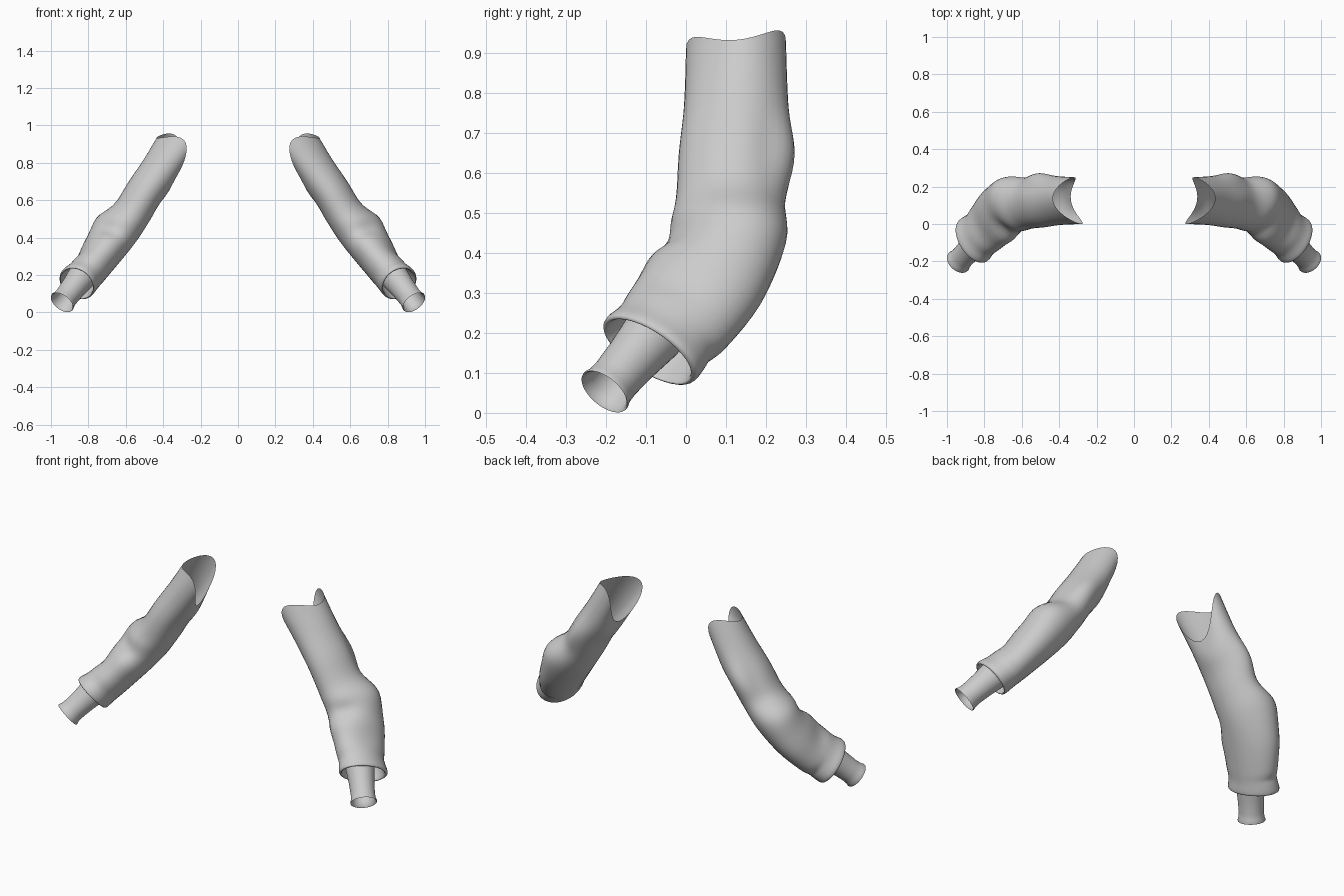
import bpy, bmesh
from math import sin, cos, pi, exp, radians
from mathutils import Vector

cube = bpy.data.objects.get("Cube")
if cube:
    bpy.data.objects.remove(cube)

SEGMENTS = 36
STEPS = 5

cloth = bpy.data.materials.new("plain grey")
cloth.use_nodes = True
grey = (0.6, 0.6, 0.6, 1)
cloth.diffuse_color = grey
cloth.node_tree.nodes["Principled BSDF"].inputs["Base Color"].default_value = grey

# Sleeve sections: centre, half-axis to the outer side (x, z),
# half-axis to the front (x, y, z), and how far the armhole curve lifts them
SECTIONS = [
    (.385, .125, .828, .048, .105, -.02, -.125, -.01, 1),
    (.441, .125, .727, .07, .08, -.01, -.13, 0, .45),
    (.504, .122, .637, .08, .064, -.01, -.14, 0, .12),
    (.568, .113, .532, .087, .056, -.01, -.138, 0, 0),
    (.645, .105, .445, .1, .06, -.03, -.142, .02, 0),
    (.72, .055, .335, .088, .064, -.05, -.135, .05, 0),
    (.79, -.02, .235, .075, .065, -.05, -.122, .06, 0),
    (.825, -.055, .193, .077, .061, -.046, -.113, .06, 0),
    (.853, -.083, .165, .082, .064, -.048, -.118, .06, 0),
    (.861, -.092, .155, .08, .061, -.046, -.114, .059, 0),
    (.856, -.088, .16, .072, .056, -.042, -.102, .054, 0),
    (.81, -.04, .213, .06, .05, -.036, -.09, .048, 0),
]

# Cloth folds: section position, angle (0 outer, 90 front), length, spread, depth
FOLDS = [
    (4, -35, .5, 45, .013), (3, -60, .4, 35, -.009),
    (4.5, 60, .4, 35, -.02), (5.1, 95, .4, 40, .01),
    (3.7, 100, .5, 40, .006), (5.7, 10, .4, 40, -.01),
    (2, -85, .7, 30, .01), (2.1, -40, .7, 20, -.01),
    (6.6, -90, .4, 40, -.008), (4.2, 180, .7, 40, .004),
]


def blend(a, b, c, d, t):
    """Smooth curve through b and c."""
    return [(2 * q + (r - p) * t + (2 * p - 5 * q + 4 * r - s) * t ** 2
             + (3 * q - p - 3 * r + s) * t ** 3) / 2
            for p, q, r, s in zip(a, b, c, d)]


def fold_depth(s, angle):
    total = 0
    for pos, ang, length, spread, depth in FOLDS:
        turn = (angle - radians(ang) + pi) % (2 * pi) - pi
        total += depth * exp(-((s - pos) / length) ** 2 - (turn / radians(spread)) ** 2)
    return total


def sleeve_ring(s):
    last = len(SECTIONS) - 1
    i = min(int(s), last - 1)
    picks = [SECTIONS[min(max(i + k, 0), last)] for k in (-1, 0, 1, 2)]
    cx, cy, cz, ax, az, bx, by, bz, lift = blend(*picks, s - i)
    centre, outer, front = Vector((cx, cy, cz)), Vector((ax, 0, az)), Vector((bx, by, bz))
    up = Vector((-.085, 0, .09)) * lift
    ring = []
    for k in range(SEGMENTS):
        a = 2 * pi * k / SEGMENTS
        arm = outer * cos(a) + front * sin(a)
        arm += arm.normalized() * fold_depth(s, a)
        ring.append(centre + arm + up * sin(a) ** 2)
    return ring


def round_ring(centre, axis, radius):
    side = axis.orthogonal().normalized()
    other = axis.cross(side)
    return [centre + radius * (side * cos(2 * pi * k / SEGMENTS) + other * sin(2 * pi * k / SEGMENTS))
            for k in range(SEGMENTS)]


def loft(name, rings, side):
    """Skin a row of rings; side is 1 for left and -1 for right."""
    bm = bmesh.new()
    rows = [[bm.verts.new((p.x * side, p.y, p.z)) for p in ring] for ring in rings]
    for r, q in zip(rows, rows[1:]):
        for k in range(SEGMENTS):
            n = (k + 1) % SEGMENTS
            bm.faces.new((r[k], r[n], q[n], q[k]))
    # Point the outer skin outwards
    bm.normal_update()
    bm.faces.ensure_lookup_table()
    probe = bm.faces[0]
    middle = sum((v.co for v in rows[0]), Vector((0, 0, 0))) / SEGMENTS
    if probe.normal.dot(probe.calc_center_median() - middle) < 0:
        bmesh.ops.reverse_faces(bm, faces=bm.faces[:])
    mesh = bpy.data.meshes.new(name)
    bm.to_mesh(mesh)
    bm.free()
    mesh.materials.append(cloth)
    obj = bpy.data.objects.new(name, mesh)
    bpy.context.collection.objects.link(obj)
    bpy.context.view_layer.objects.active = obj
    obj.select_set(True)
    bpy.ops.object.shade_smooth_by_angle(angle=radians(50))
    obj.select_set(False)


# Wrist tube profile: distance back from the open end, radius
WRIST = [(.22, .078), (.12, .067), (.05, .063), (.02, .065), (.005, .07),
         (0, .069), (.004, .064), (.03, .058), (.1, .058)]
wrist_end = Vector((.941, -.204, .053))
wrist_axis = Vector((.51, -.56, -.66)).normalized()

sleeve_rings = [sleeve_ring(i / STEPS) for i in range((len(SECTIONS) - 1) * STEPS + 1)]
wrist_rings = [round_ring(wrist_end - wrist_axis * d, wrist_axis, r) for d, r in WRIST]

bpy.ops.object.select_all(action='DESELECT')
for word, side in (("left", 1), ("right", -1)):
    loft(word + "_sleeve", sleeve_rings, side)
    loft(word + "_wrist_tube", wrist_rings, side)
